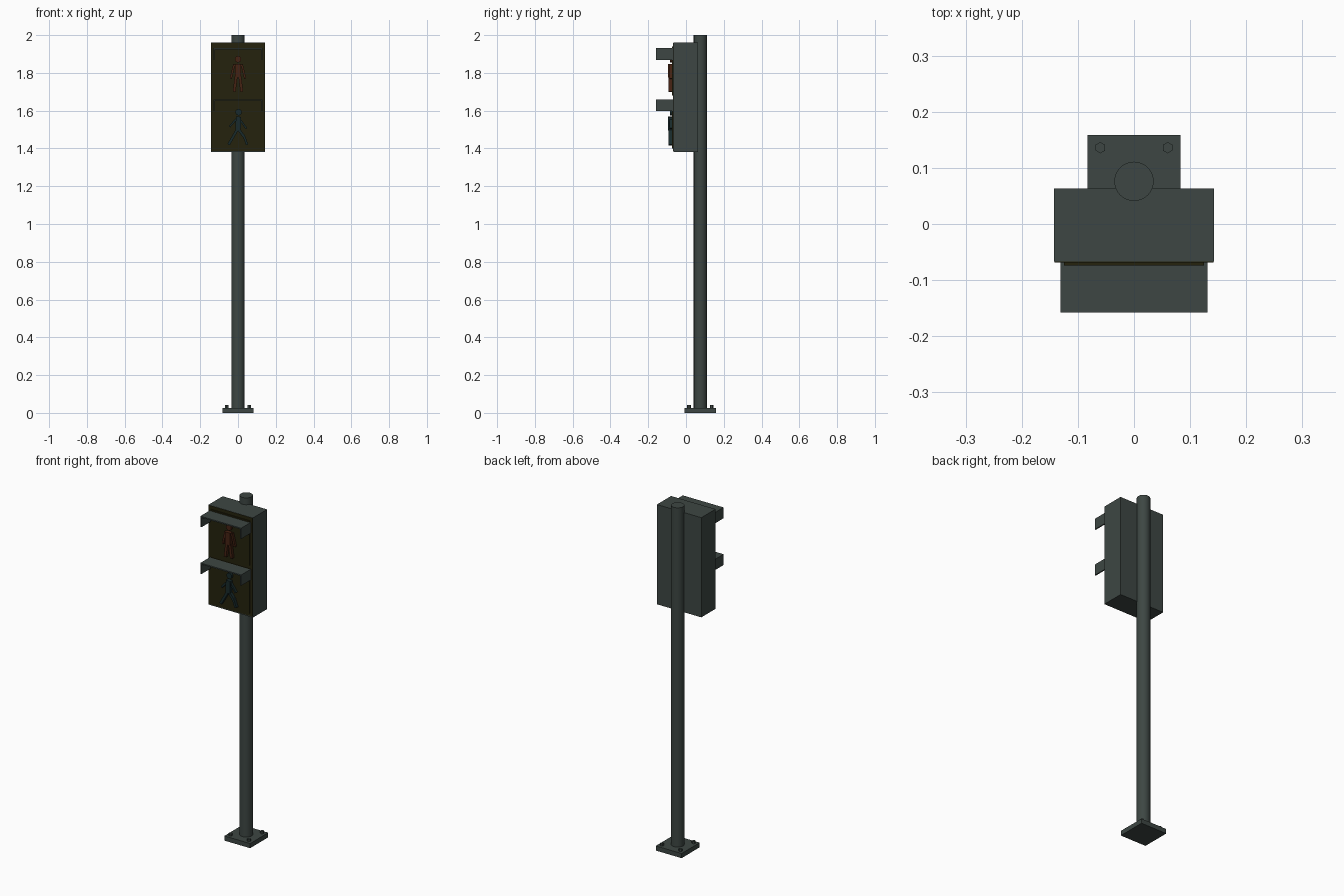
import bpy, bmesh, math
from mathutils import Matrix, Vector

cube = bpy.data.objects.get("Cube")
if cube:
    bpy.data.objects.remove(cube, do_unlink=True)


def material(name, rgb):
    m = bpy.data.materials.new(name)
    m.use_nodes = True
    m.diffuse_color = (*rgb, 1)
    m.node_tree.nodes["Principled BSDF"].inputs["Base Color"].default_value = (*rgb, 1)
    return m


GREY = material("dark grey green metal", (0.047, 0.062, 0.056))
PANEL = material("dark olive panel", (0.018, 0.016, 0.004))
RED = material("dim red lamp", (0.06, 0.016, 0.006))
GREEN = material("dim green lamp", (0.009, 0.023, 0.024))


def finish(name, bm, mat):
    mesh = bpy.data.meshes.new(name)
    bmesh.ops.recalc_face_normals(bm, faces=bm.faces)
    bm.to_mesh(mesh)
    bm.free()
    mesh.materials.append(mat)
    ob = bpy.data.objects.new(name, mesh)
    bpy.context.collection.objects.link(ob)
    return ob


def add_box(bm, x0, x1, y0, y1, z0, z1):
    mid = Vector((x0 + x1, y0 + y1, z0 + z1)) / 2
    size = Matrix.Diagonal((x1 - x0, y1 - y0, z1 - z0, 1))
    bmesh.ops.create_cube(bm, size=1, matrix=Matrix.Translation(mid) @ size)


def box(name, mat, *bounds):
    bm = bmesh.new()
    add_box(bm, *bounds)
    return finish(name, bm, mat)


def add_cylinder(bm, x, y, z0, z1, r, sides):
    bmesh.ops.create_cone(bm, cap_ends=True, segments=sides, radius1=r, radius2=r,
                          depth=z1 - z0, matrix=Matrix.Translation((x, y, (z0 + z1) / 2)))


# Pole with its bolted foot
POLE_Y = 0.076
bm = bmesh.new()
add_cylinder(bm, 0, POLE_Y, 0.02, 2, 0.035, 32)
pole = finish("pole", bm, GREY)
bpy.context.view_layer.objects.active = pole
pole.select_set(True)
bpy.ops.object.shade_smooth_by_angle()
pole.select_set(False)

box("base_plate", GREY, -0.083, 0.083, POLE_Y - 0.083, POLE_Y + 0.083, 0, 0.027)
bm = bmesh.new()
for sx in (-1, 1):
    for sy in (-1, 1):
        add_cylinder(bm, sx * 0.06, POLE_Y + sy * 0.06, 0.02, 0.041, 0.01, 6)
finish("base_bolts", bm, GREY)

# Signal housing and its front
box("housing", GREY, -0.143, 0.143, -0.067, 0.063, 1.38, 1.96)
box("front_panel", PANEL, -0.142, 0.142, -0.069, -0.066, 1.386, 1.959)
for name, low, high in (("lower", 1.40, 1.66), ("upper", 1.68, 1.94)):
    box(name + "_lens", PANEL, -0.125, 0.125, -0.074, -0.067, low, high)

# Visors: a thin roof with two cheeks
for name, top in (("lower_visor", 1.66), ("upper_visor", 1.932)):
    bm = bmesh.new()
    add_box(bm, -0.131, 0.131, -0.158, -0.067, top - 0.007, top)
    for s in (-1, 1):
        x = sorted((s * 0.131, s * 0.124))
        add_box(bm, *x, -0.158, -0.067, top - 0.063, top)
    finish(name, bm, GREY)


# Pedestrian figures: a round head and flat bars
def figure(name, mat, foot, bars, head_x):
    bm = bmesh.new()
    back, front = -0.072, -0.096
    turn = Matrix.Rotation(math.pi / 2, 4, 'X')
    place = Matrix.Translation((head_x, (back - 0.086) / 2, foot + 0.172))
    bmesh.ops.create_cone(bm, cap_ends=True, segments=16, radius1=0.017, radius2=0.017,
                          depth=0.014, matrix=place @ turn)
    for x0, z0, x1, z1, width, depth in bars:
        a, b = Vector((x0, 0, foot + z0)), Vector((x1, 0, foot + z1))
        d = b - a
        m = (Matrix.Translation((a + b) / 2 + Vector((0, back - depth / 2, 0)))
             @ Matrix.Rotation(math.atan2(d.x, d.z), 4, 'Y')
             @ Matrix.Diagonal((width, depth, d.length, 1)))
        bmesh.ops.create_cube(bm, size=1, matrix=m)
    finish(name, bm, mat)


standing = [(0, 0.075, 0, 0.148, 0.034, 0.024)]
for s in (-1, 1):
    standing += [(s * 0.02, 0.145, s * 0.038, 0.07, 0.011, 0.016),
                 (s * 0.010, 0.08, s * 0.020, 0.0, 0.015, 0.02)]
figure("standing_figure", RED, 1.70, standing, 0)

walking = [(0, 0.075, 0.003, 0.148, 0.028, 0.024),
           (0.005, 0.14, 0.045, 0.085, 0.010, 0.016),
           (-0.005, 0.14, -0.045, 0.095, 0.010, 0.016),
           (0.004, 0.08, 0.030, 0.045, 0.014, 0.02),
           (0.030, 0.050, 0.048, 0.0, 0.012, 0.02),
           (-0.004, 0.08, -0.050, 0.0, 0.014, 0.02)]
figure("walking_figure", GREEN, 1.42, walking, 0.003)
